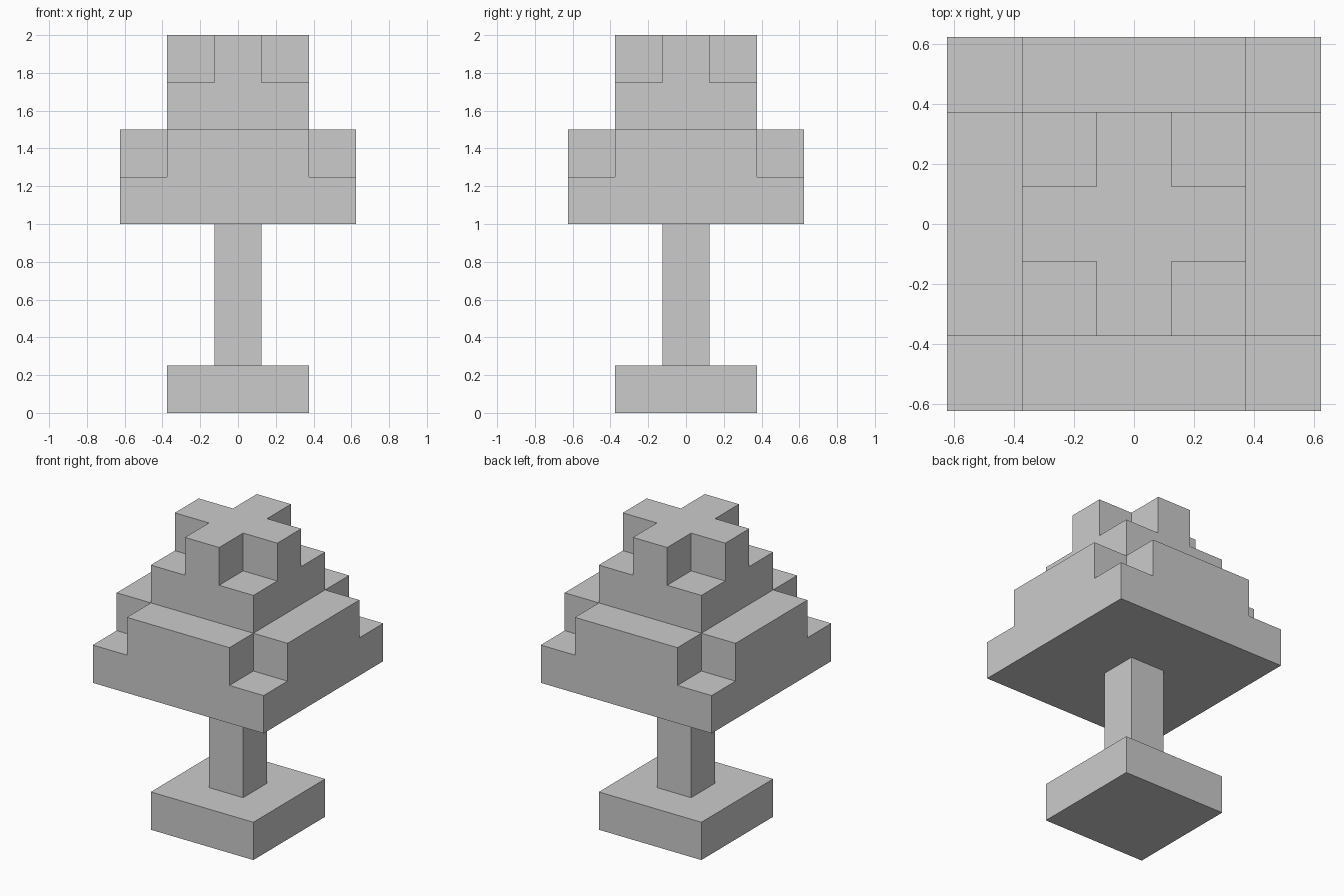
import bpy, bmesh
from mathutils import Matrix, Vector

if "Cube" in bpy.data.objects:
    bpy.data.objects.remove(bpy.data.objects["Cube"])

STEP = 0.25  # thickness of one layer


def finish(name, bm):
    bmesh.ops.recalc_face_normals(bm, faces=bm.faces[:])
    mesh = bpy.data.meshes.new(name)
    bm.to_mesh(mesh)
    bm.free()
    obj = bpy.data.objects.new(name, mesh)
    bpy.context.collection.objects.link(obj)
    return obj


def block(width, z0, z1):
    bm = bmesh.new()
    m = Matrix.Translation((0, 0, (z0 + z1) / 2)) @ Matrix.Diagonal((width, width, z1 - z0, 1))
    bmesh.ops.create_cube(bm, size=1, matrix=m)
    return bm


def canopy_tier(name, width, arm, z0):
    """Square slab with a cross-shaped layer raised from its top."""
    bm = block(width, z0, z0 + STEP)
    for axis in (Vector((1, 0, 0)), Vector((0, 1, 0))):
        for side in (-1, 1):
            bmesh.ops.bisect_plane(bm, geom=bm.verts[:] + bm.edges[:] + bm.faces[:],
                                   plane_co=axis * side * arm / 2, plane_no=axis)
    cross = []
    for f in bm.faces:
        c = f.calc_center_median()
        if c.z > z0 + STEP - 0.01 and min(abs(c.x), abs(c.y)) < arm / 2:
            cross.append(f)
    new = bmesh.ops.extrude_face_region(bm, geom=cross)["geom"]
    bmesh.ops.translate(bm, vec=(0, 0, STEP),
                        verts=[v for v in new if isinstance(v, bmesh.types.BMVert)])
    left = [f for f in cross if f.is_valid]
    if left:
        bmesh.ops.delete(bm, geom=left, context='FACES')
    # merge coplanar faces into clean flat sides
    bmesh.ops.dissolve_limit(bm, angle_limit=0.01, verts=bm.verts[:], edges=bm.edges[:])
    return finish(name, bm)


# Base and trunk
finish("base", block(0.75, 0, 0.25))
finish("trunk", block(0.25, 0.25, 1.0))

# Two stepped canopy tiers
canopy_tier("lower_canopy", 1.25, 0.75, 1.0)
canopy_tier("upper_canopy", 0.75, 0.25, 1.5)
